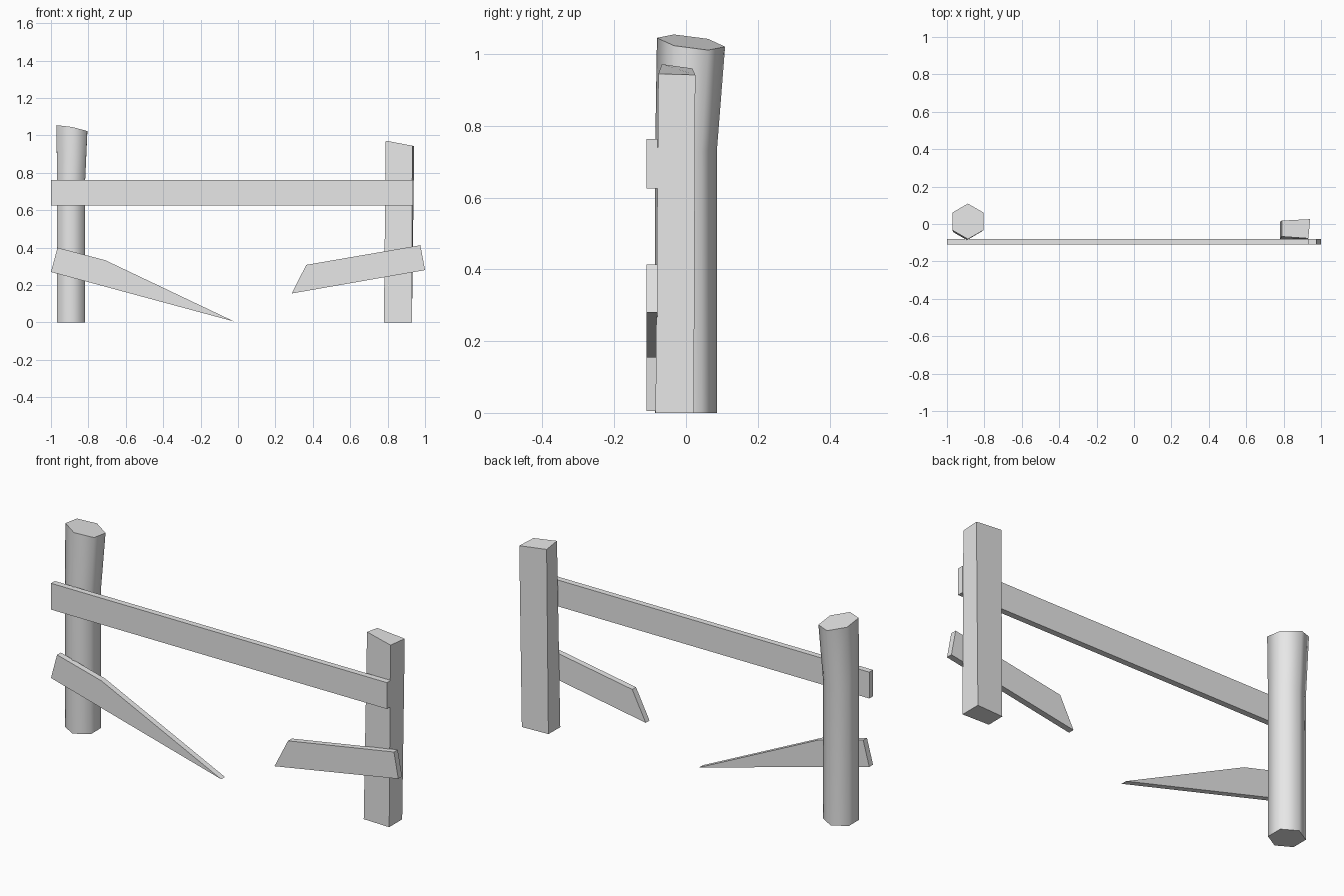
import bpy
import bmesh
import math
from mathutils import Vector

if "Cube" in bpy.data.objects:
    bpy.data.objects.remove(bpy.data.objects["Cube"], do_unlink=True)

# One plain grey for the whole fence
grey = bpy.data.materials.new("weathered_grey")
grey.use_nodes = True
colour = (0.8, 0.8, 0.8, 1)
grey.diffuse_color = colour
grey.node_tree.nodes["Principled BSDF"].inputs["Base Color"].default_value = colour


def loft(name, rings, smooth=False):
    """Join equal-sized point rings with quads and cap both ends."""
    bm = bmesh.new()
    loops = [[bm.verts.new(p) for p in ring] for ring in rings]
    n = len(rings[0])
    for a, b in zip(loops, loops[1:]):
        for i in range(n):
            j = (i + 1) % n
            bm.faces.new((a[i], a[j], b[j], b[i]))
    bm.faces.new(loops[0][::-1])
    bm.faces.new(loops[-1])
    bmesh.ops.recalc_face_normals(bm, faces=bm.faces[:])
    mesh = bpy.data.meshes.new(name)
    bm.to_mesh(mesh)
    bm.free()
    obj = bpy.data.objects.new(name, mesh)
    bpy.context.collection.objects.link(obj)
    mesh.materials.append(grey)
    if smooth:
        bpy.ops.object.select_all(action="DESELECT")
        obj.select_set(True)
        bpy.context.view_layer.objects.active = obj
        bpy.ops.object.shade_smooth_by_angle(angle=math.radians(65))
    return obj


def hexagon(cx, cy, radius, height):
    """Six points with corners towards the front and back."""
    ring = []
    for i in range(6):
        a = math.radians(30 + 60 * i)
        x, y = radius * math.cos(a), radius * math.sin(a)
        ring.append(Vector((cx + x, cy + y, height(x, y))))
    return ring


def board(name, outline, front=-0.11, back=-0.079):
    """Flat plank cut to an outline in x and z."""
    return loft(name, [[(x, y, z) for x, z in outline] for y in (front, back)])


# Round post: straight below, leaning and sawn off at a slant above
loft("round_post", [
    hexagon(-0.893, 0, 0.086, lambda x, y: 0),
    hexagon(-0.893, 0, 0.086, lambda x, y: 0.73),
    hexagon(-0.888, 0.014, 0.095, lambda x, y: 1.033 - 0.19 * x - 0.13 * y),
], smooth=True)

# Square post: slightly twisted, with a slanted top
loft("square_post", [
    [(0.78, -0.08, 0), (0.93, -0.085, 0), (0.93, 0.022, 0), (0.782, 0.015, 0)],
    [(0.79, -0.067, 0.972), (0.932, -0.077, 0.945),
     (0.942, 0.026, 0.942), (0.79, 0.018, 0.96)],
])

# Whole upper rail and the two broken halves of the lower rail
board("upper_rail", [(-1, 0.626), (0.935, 0.626), (0.935, 0.763), (-1, 0.763)])
board("broken_rail_right", [(-1, 0.27), (-0.02, 0.005), (-0.71, 0.333), (-0.965, 0.4)])
board("broken_rail_left", [(0.287, 0.155), (1, 0.28), (0.975, 0.413), (0.365, 0.308)])
